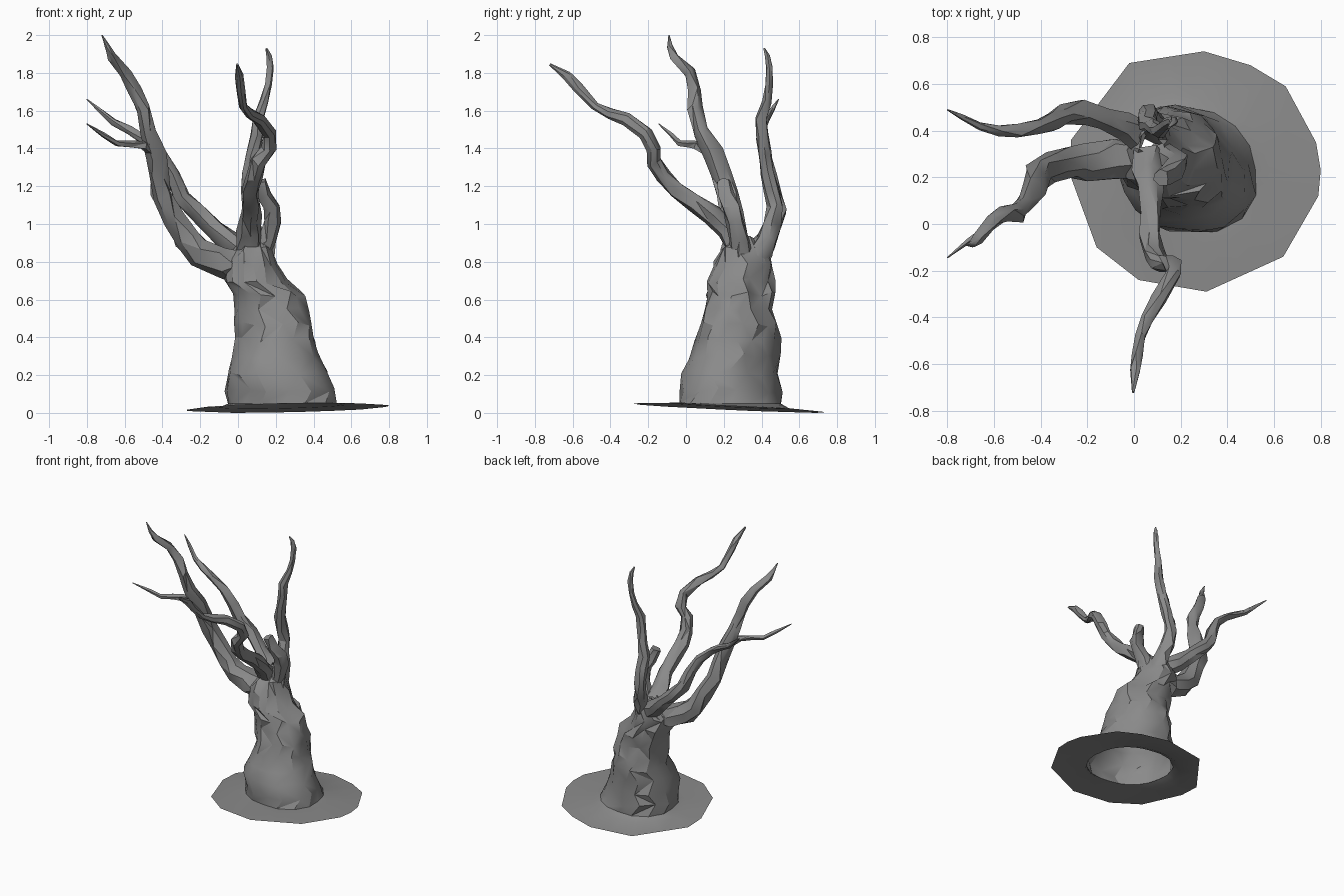
import bpy, bmesh, math, random
from mathutils import Vector

random.seed(7)

bark = bpy.data.materials.new("dark_grey")
bark.diffuse_color = (0.255, 0.255, 0.255, 1)


def make_object(name, bm):
    bmesh.ops.recalc_face_normals(bm, faces=bm.faces)
    mesh = bpy.data.meshes.new(name)
    bm.to_mesh(mesh)
    bm.free()
    mesh.materials.append(bark)
    ob = bpy.data.objects.new(name, mesh)
    bpy.context.collection.objects.link(ob)
    bpy.ops.object.select_all(action='DESELECT')
    bpy.context.view_layer.objects.active = ob
    ob.select_set(True)
    bpy.ops.object.shade_smooth_by_angle(angle=math.radians(32))
    return ob


def loft(bm, rings):
    """Join successive closed rings of points with triangles."""
    loops = [[bm.verts.new(p) for p in ring] for ring in rings]
    for i, (a, b) in enumerate(zip(loops, loops[1:])):
        n = len(a)
        for j in range(n):
            k = (j + 1) % n
            if (i + j) % 2:
                bm.faces.new((a[j], a[k], b[k]))
                bm.faces.new((a[j], b[k], b[j]))
            else:
                bm.faces.new((a[j], a[k], b[j]))
                bm.faces.new((a[k], b[k], b[j]))
    return loops


def branch(name, path, sides=7):
    """Knobbly tapering tube; path entries are x, y, z, radius."""
    pts = [Vector(p[:3]) for p in path]
    rings, prev, u = [], None, None
    for i, p in enumerate(pts):
        d = (pts[min(i + 1, len(pts) - 1)] - pts[max(i - 1, 0)]).normalized()
        if prev is None:
            u = d.orthogonal().normalized()
        else:
            u = prev.rotation_difference(d) @ u
        prev, v = d, d.cross(u)
        ring = []
        for j in range(sides):
            a = math.tau * (j + random.uniform(-.2, .2) + 0.25 * (i % 2)) / sides
            r = path[i][3] * random.uniform(0.82, 1.17)
            along = d * path[i][3] * random.uniform(-.3, .3)
            ring.append(p + (u * math.cos(a) + v * math.sin(a)) * r + along)
        rings.append(ring)
    bm = bmesh.new()
    loops = loft(bm, rings)
    bm.faces.new(loops[-1])
    return make_object(name, bm)


# Trunk: z, centre x, centre y, radius x, radius y
levels = [(0.05, .235, .235, .285, .265), (0.12, .225, .235, .275, .26),
          (0.21, .205, .235, .26, .248), (0.30, .20, .26, .233, .235),
          (0.39, .20, .275, .21, .223), (0.47, .19, .28, .203, .203),
          (0.55, .175, .285, .195, .185),
          (0.63, .165, .29, .183, .175), (0.70, .10, .29, .163, .17),
          (0.79, .065, .305, .143, .155), (0.87, .08, .32, .095, .13),
          (0.93, .08, .34, .045, .075)]


def trunk_point(level, a):
    """Roots spread towards two corners; the back right side is cut away."""
    z, cx, cy, rx, ry = level
    diagonal = math.sin(2 * a)
    if diagonal < 0:
        lobe = 1 + (0.14 - 0.12 * z) * -diagonal
    elif math.cos(a) > 0:
        lobe = 1 - 0.17 * min(z / 0.6, 1) * diagonal
    else:
        lobe = 1.0
    return Vector((cx + rx * lobe * math.cos(a), cy + ry * lobe * math.sin(a), z))


SIDES = 16
rings = []
for i, level in enumerate(levels):
    ring = []
    for j in range(SIDES):
        p = trunk_point(level, math.tau * (j + 0.4 * (i % 2)) / SIDES)
        if i:
            p += Vector([random.uniform(-.015, .015) for _ in range(3)])
        ring.append(p)
    rings.append(ring)
bm = bmesh.new()
loft(bm, rings)
make_object("trunk", bm)

# Ground sheet: uneven rim, rising to the open foot of the trunk
rim = [(.79, .12), (.80, .23), (.78, .35), (.65, .59), (.50, .68), (.30, .74),
       (-.02, .69), (-.27, .36), (-.27, .20), (-.16, -.10), (.02, -.24),
       (.31, -.29), (.64, -.14)]


def slope(x, y):
    return 0.0215 + 0.02 * x - 0.045 * (y - 0.22)


outer, lip, inner = [], [], []
centre = Vector((.235, .235, .055))
for (x0, y0), (x1, y1) in zip(rim, rim[1:] + rim[:1]):
    for t in (0, 0.5):
        x, y = x0 + (x1 - x0) * t, y0 + (y1 - y0) * t
        foot = trunk_point(levels[0], math.atan2(y - .235, x - .235))
        o = Vector((x, y, slope(x, y)))
        m = foot.lerp(o, 0.2)
        m.z = slope(m.x, m.y) + 0.012
        outer.append(o)
        lip.append(m)
        inner.append(centre.lerp(foot, 0.97))  # tucked just inside the trunk
bm = bmesh.new()
loft(bm, [inner, lip, outer])
make_object("ground_sheet", bm)

# Branches
branch("tall_left_branch", [
    (-.02, .29, .78, .085), (-.10, .28, .80, .09), (-.21, .27, .84, .08),
    (-.27, .26, .92, .072), (-.34, .25, 1.03, .068), (-.40, .22, 1.15, .062),
    (-.42, .19, 1.26, .058), (-.44, .14, 1.37, .055), (-.47, .08, 1.49, .042),
    (-.50, .045, 1.61, .040), (-.55, .045, 1.71, .037), (-.60, .02, 1.80, .032),
    (-.665, -.06, 1.88, .024), (-.69, -.085, 1.94, .016), (-.72, -.09, 2.0, .003)])
branch("left_twig", [
    (-.45, .12, 1.385, .032), (-.50, .06, 1.415, .024), (-.57, .02, 1.425, .021),
    (-.64, -.03, 1.425, .018), (-.71, -.075, 1.47, .013), (-.80, -.145, 1.53, .003)], 5)
branch("rear_left_branch", [
    (.02, .38, .85, .065), (-.04, .42, .90, .06), (-.13, .455, .98, .055),
    (-.22, .48, 1.06, .048), (-.30, .465, 1.15, .045), (-.35, .44, 1.26, .040),
    (-.41, .42, 1.37, .034), (-.50, .40, 1.45, .028), (-.58, .40, 1.50, .022),
    (-.66, .42, 1.54, .018), (-.74, .46, 1.61, .012), (-.80, .49, 1.66, .003)])
branch("rear_branch", [
    (.10, .39, .84, .065), (.09, .42, .92, .055), (.07, .455, 1.0, .048),
    (.06, .475, 1.09, .045), (.055, .455, 1.18, .042), (.06, .43, 1.27, .042),
    (.08, .42, 1.37, .036), (.10, .405, 1.47, .032), (.11, .40, 1.56, .030),
    (.14, .43, 1.65, .025), (.16, .44, 1.74, .020), (.17, .44, 1.83, .018),
    (.165, .43, 1.89, .014), (.15, .415, 1.93, .005)])
branch("front_branch", [
    (.06, .28, .88, .075), (.06, .22, .96, .062), (.07, .15, 1.04, .055),
    (.07, .05, 1.11, .050), (.07, -.05, 1.18, .048), (.085, -.12, 1.25, .045),
    (.11, -.165, 1.33, .042), (.165, -.17, 1.40, .040), (.17, -.21, 1.48, .036),
    (.11, -.31, 1.55, .033), (.06, -.40, 1.585, .028), (.03, -.48, 1.62, .024),
    (.015, -.57, 1.72, .026), (.005, -.63, 1.785, .023), (-.003, -.72, 1.845, .006)])
branch("broken_stub", [
    (.11, .30, .82, .075), (.155, .28, .92, .055), (.185, .26, 1.02, .050),
    (.18, .24, 1.09, .047), (.145, .215, 1.15, .041), (.115, .195, 1.225, .036)])
